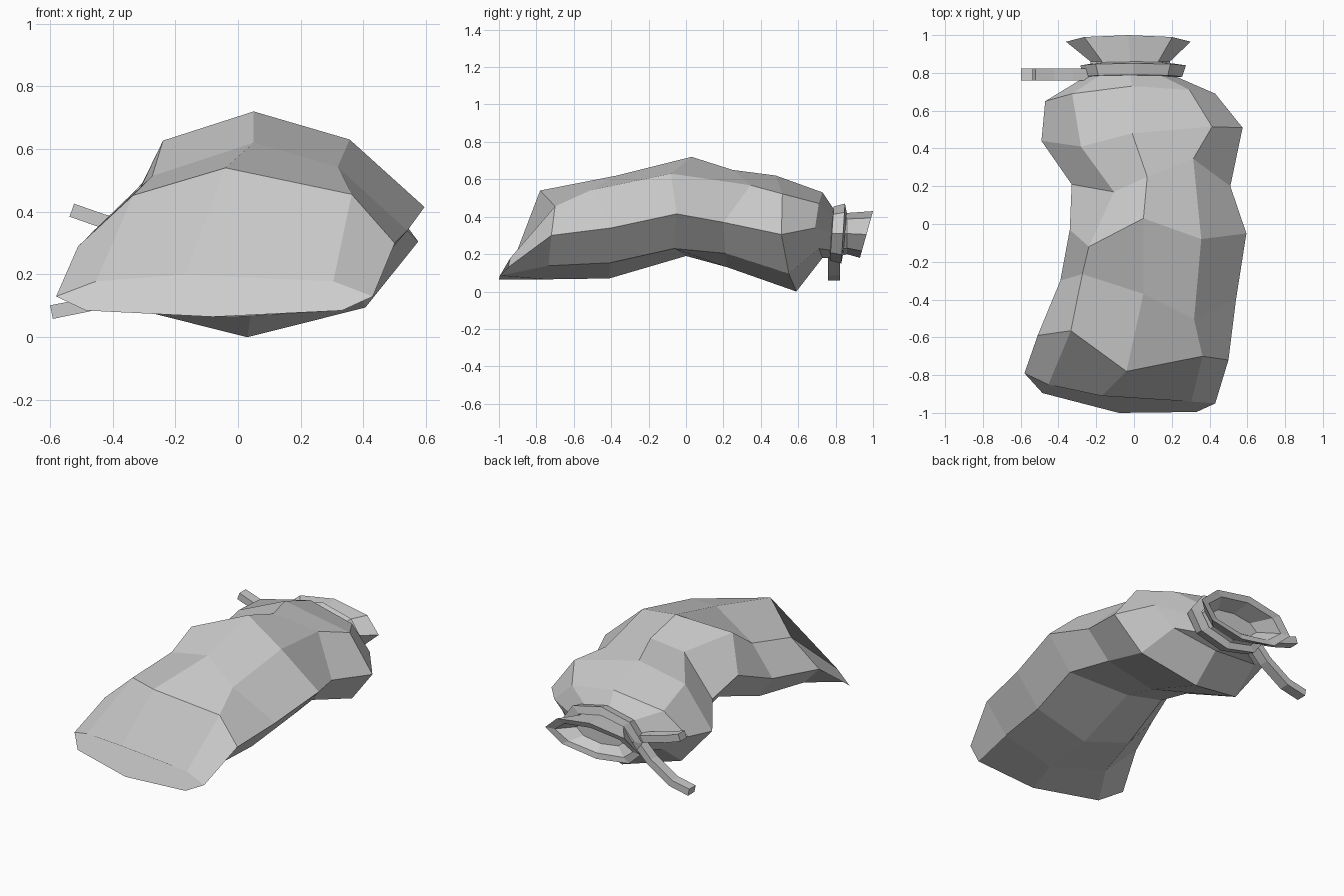
import bpy, bmesh, math
from mathutils import Vector

if "Cube" in bpy.data.objects:
    bpy.data.objects.remove(bpy.data.objects["Cube"])


def make_object(name, bm):
    bmesh.ops.recalc_face_normals(bm, faces=bm.faces[:])
    mesh = bpy.data.meshes.new(name)
    bm.to_mesh(mesh)
    bm.free()
    obj = bpy.data.objects.new(name, mesh)
    bpy.context.collection.objects.link(obj)
    return obj


def loft(name, rings, cap_start=True, cap_end=True, closed=False):
    bm = bmesh.new()
    loops = [[bm.verts.new(p) for p in ring] for ring in rings]
    pairs = list(zip(loops, loops[1:]))
    if closed:
        pairs.append((loops[-1], loops[0]))
    for a, b in pairs:
        n = len(a)
        for i in range(n):
            j = (i + 1) % n
            bm.faces.new((a[i], a[j], b[j], b[i]))
    if cap_start:
        bm.faces.new(loops[0])
    if cap_end:
        bm.faces.new(loops[-1])
    return make_object(name, bm)


def sack_ring(top, right, bottom, left, bulge=0.38):
    """Eight-sided section: four key points plus bulged shoulders between them."""
    keys = [Vector(p) for p in (top, right, bottom, left)]
    ring = []
    for i, a in enumerate(keys):
        b = keys[(i + 1) % 4]
        mid = (a + b) / 2
        side, cap = (b, a) if i % 2 == 0 else (a, b)
        # keys alternate cap, side, cap, side around the section
        corner = Vector((side.x, mid.y, cap.z))
        ring += [a, mid.lerp(corner, bulge)]
    return ring


def oval(y, rx, rz, cx=-0.02, cz=0.31, tilt=0.0):
    """Eight-sided oval across y; tilt leans the upper edge backwards."""
    pts = []
    for i in range(8):
        a = math.tau * i / 8
        x, z = math.sin(a) * rx, math.cos(a) * rz
        pts.append(Vector((cx + x, y + tilt * math.cos(a), cz + z)))
    return pts


# Slumped sack body: top, right, bottom, left at each station
stations = [
    ((-0.17, -0.91, 0.20), (0.43, -0.95, 0.13), (-0.08, -1.00, 0.065), (-0.58, -0.79, 0.13)),
    ((-0.04, -0.78, 0.54), (0.50, -0.72, 0.30), (0.00, -0.75, 0.065), (-0.51, -0.59, 0.29)),
    ((0.05, -0.37, 0.62), (0.54, -0.40, 0.34), (0.03, -0.41, 0.07), (-0.39, -0.30, 0.31)),
    ((0.05, 0.03, 0.72), (0.595, -0.05, 0.415), (0.05, 0.00, 0.19), (-0.34, -0.03, 0.42)),
    ((0.07, 0.25, 0.65), (0.51, 0.20, 0.37), (0.05, 0.22, 0.13), (-0.33, 0.21, 0.36)),
    ((-0.01, 0.48, 0.62), (0.575, 0.51, 0.305), (0.03, 0.59, 0.00), (-0.49, 0.44, 0.29)),
    ((-0.01, 0.73, 0.53), (0.43, 0.69, 0.34), (0.00, 0.73, 0.18), (-0.47, 0.65, 0.33)),
]
rings = [sack_ring(*s) for s in stations]
# Wrinkles: (station, corner) nudged off the even section
nudges = {
    (0, 3): (0.06, -0.02, 0.0), (0, 5): (-0.06, 0.0, 0.0), (0, 1): (0.06, -0.01, 0.0),
    (1, 1): (0.03, 0.05, -0.01), (1, 7): (0.03, 0.12, -0.01),
    (2, 1): (-0.07, -0.12, 0.01), (2, 7): (-0.02, 0.07, -0.01),
    (3, 1): (-0.07, -0.07, 0.005), (3, 7): (-0.02, -0.12, 0.0), (3, 3): (0.0, -0.04, -0.03),
    (4, 1): (-0.06, 0.12, 0.005), (4, 7): (0.10, -0.06, 0.02),
    (5, 1): (0.02, 0.02, 0.0), (5, 7): (0.06, -0.05, 0.0),
}
for (s, c), offset in nudges.items():
    rings[s][c] += Vector(offset)
# Gathered neck, flared mouth and recessed opening
rings += [
    oval(0.79, 0.22, 0.13),
    oval(0.86, 0.21, 0.11),
    oval(0.965, 0.33, 0.125, -0.03, 0.305, 0.035),
    oval(0.955, 0.27, 0.09, -0.03, 0.305, 0.03),
    oval(0.87, 0.17, 0.06),
]
loft("sack", rings)

# Cord wrapped around the neck
profile = [(0.775, 0.21, 0.11), (0.78, 0.26, 0.145), (0.84, 0.28, 0.16), (0.85, 0.21, 0.11)]
loft("neck_cord", [oval(y, rx, rz, -0.005, tilt=0.01) for y, rx, rz in profile],
     False, False, True)


# Loose cord ends hanging on the left
def cord_end(name, path, half=0.022, y=0.792, depth=0.032):
    pts = [Vector((x, 0, z)) for x, z in path]
    sections = []
    for i, p in enumerate(pts):
        d = (pts[min(i + 1, len(pts) - 1)] - pts[max(i - 1, 0)]).normalized()
        n = Vector((-d.z, 0, d.x)) * half
        sections.append([p + n * s + Vector((0, y + depth * t, 0))
                         for s, t in ((1, 1), (1, -1), (-1, -1), (-1, 1))])
    loft(name, sections)


cord_end("upper_cord_end", [(-0.22, 0.31), (-0.33, 0.345), (-0.43, 0.37), (-0.53, 0.405)])
cord_end("lower_cord_end", [(-0.22, 0.30), (-0.32, 0.20), (-0.47, 0.105), (-0.595, 0.08)])
